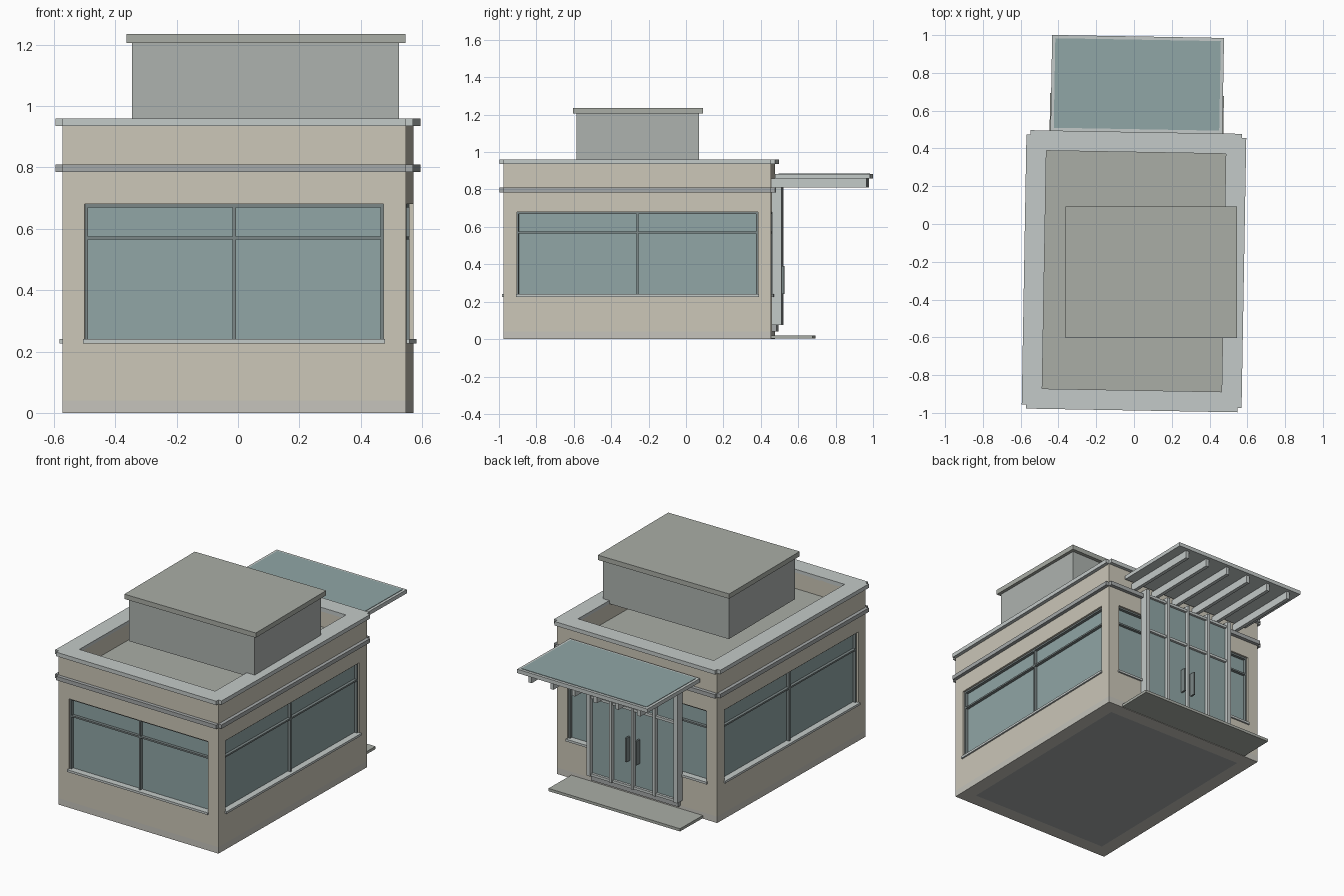
import bpy, bmesh
from math import radians
from mathutils import Matrix, Vector

if "Cube" in bpy.data.objects:
    bpy.data.objects.remove(bpy.data.objects["Cube"])


def material(name, rgb):
    m = bpy.data.materials.new(name)
    m.diffuse_color = (*rgb, 1)
    m.use_nodes = True
    m.node_tree.nodes["Principled BSDF"].inputs["Base Color"].default_value = m.diffuse_color
    return m


WALL = material("warm_wall", (0.60, 0.57, 0.48))
PLINTH = material("plinth_stone", (0.56, 0.55, 0.50))
TRIM = material("light_metal", (0.55, 0.59, 0.58))
BAND = material("grey_metal", (0.38, 0.40, 0.40))
GLASS = material("teal_glass", (0.28, 0.38, 0.38))
FRAME = material("dark_frame", (0.20, 0.24, 0.24))
ROOF = material("roof_grey", (0.40, 0.42, 0.38))
UNIT = material("unit_grey", (0.42, 0.45, 0.43))

# The building is turned slightly; the rooftop unit is not
TURN = Matrix.Translation((0, -0.25, 0)) @ Matrix.Rotation(radians(-1), 4, 'Z')
HX, HY = 0.56, 0.715


def boxes(name, parts, mat, frame=TURN):
    """One object from boxes given as (x0, x1, y0, y1, z0, z1)."""
    bm = bmesh.new()
    for x0, x1, y0, y1, z0, z1 in parts:
        size = Matrix.Diagonal((abs(x1 - x0), abs(y1 - y0), z1 - z0, 1))
        mid = Vector((x0 + x1, y0 + y1, z0 + z1)) / 2
        bmesh.ops.create_cube(bm, size=1, matrix=frame @ Matrix.Translation(mid) @ size)
    me = bpy.data.meshes.new(name)
    bm.to_mesh(me)
    bm.free()
    me.materials.append(mat)
    ob = bpy.data.objects.new(name, me)
    bpy.context.collection.objects.link(ob)
    return ob


def ring(z0, z1, out=0.0, t=0.085):
    """Four strips round the plan; with out > 0 the corners are notched."""
    parts = []
    for s in (-1, 1):
        parts.append((-HX, HX, s * (HY - t), s * (HY + out), z0, z1))
        e = HY if out else HY - t
        parts.append((s * (HX - t), s * (HX + out), -e, e, z0, z1))
    return parts


# Walls, with openings left between base, head and corner piers
boxes("plinth", ring(0, 0.04), PLINTH)
boxes("lower_wall", ring(0.04, 0.23), WALL)
boxes("upper_wall", ring(0.68, 0.94), WALL)
WX, WY = 0.487, 0.645
boxes("corner_piers", [p for sx in (-1, 1) for sy in (-1, 1) for p in (
    (sx * WX, sx * HX, sy * (HY - 0.07), sy * HY, 0.23, 0.68),
    (sx * (HX - 0.073), sx * HX, sy * WY, sy * (HY - 0.07), 0.23, 0.68))], WALL)
boxes("floor", [(-0.475, 0.475, -0.63, 0.63, 0, 0.04)], BAND)
boxes("roof_deck", [(-0.475, 0.475, -0.63, 0.63, 0.80, 0.84)], ROOF)
boxes("belt_course", ring(0.785, 0.81, 0.022, 0.03), BAND)
boxes("parapet_coping", ring(0.935, 0.96, 0.022), TRIM)


def window(name, half, face, turn):
    """Recessed two-light window; built facing -y, then turned into place."""
    fr = TURN @ Matrix.Rotation(radians(turn), 4, 'Z')
    boxes(name + "_glass", [(-half, half, -face + 0.03, -face + 0.04, 0.23, 0.68)], GLASS, fr)
    y0, y1, w = -face + 0.012, -face + 0.035, 0.01
    boxes(name + "_frame", [
        (-half, -half + w, y0, y1, 0.23, 0.68), (half - w, half, y0, y1, 0.23, 0.68),
        (-half, half, y0, y1, 0.67, 0.68), (-half, half, y0, y1, 0.565, 0.575),
        (-0.006, 0.006, y0, y1, 0.23, 0.68)], FRAME, fr)
    boxes(name + "_sill", [(-half - 0.005, half + 0.005, -face - 0.01, y1, 0.226, 0.24)], TRIM, fr)


window("front_window", WX, HY, 0)
window("right_window", WY, HX, 90)
window("back_window", WX, HY, 180)
window("left_window", WY, HX, -90)

# Glazed entrance on the back
EW = 0.305
boxes("entrance_glass", [(-EW, EW, HY, 0.742, 0.075, 0.81)], GLASS)
posts = [(x - w, x + w, HY, 0.765, 0.075, 0.83)
         for x, w in ((-EW, 0.013), (-0.152, 0.009), (0, 0.007), (0.152, 0.009), (EW, 0.013))]
rails = [(-EW, EW, HY, 0.757, z, z + 0.016) for z in (0.075, 0.56, 0.79)]
boxes("entrance_mullions", posts + rails, TRIM)
boxes("entrance_threshold", [(-EW, EW, HY, 0.74, 0.04, 0.075)], BAND)
boxes("door_handles", [(s * 0.03, s * 0.04, 0.742, 0.776, 0.24, 0.39) for s in (-1, 1)], FRAME)
boxes("entrance_step", [(-0.46, 0.46, HY - 0.01, 0.935, 0.003, 0.02)], ROOF)

# Canopy: rim, glass panel and ribs underneath
boxes("canopy_rim", [(-0.455, 0.455, 0.735, 1.243, 0.858, 0.882)], TRIM)
boxes("canopy_panel", [(-0.438, 0.438, 0.752, 1.226, 0.87, 0.885)], GLASS)
boxes("canopy_ribs", [(x - 0.011, x + 0.011, HY, 1.222, 0.81, 0.858)
                      for x in (-0.38 + 0.152 * i for i in range(6))], TRIM)

# Rooftop unit
PLAIN = Matrix.Identity(4)
boxes("rooftop_unit", [(-0.345, 0.525, -0.585, 0.07, 0.94, 1.205)], UNIT, PLAIN)
boxes("rooftop_unit_cap", [(-0.363, 0.545, -0.603, 0.092, 1.205, 1.235)], ROOF, PLAIN)
